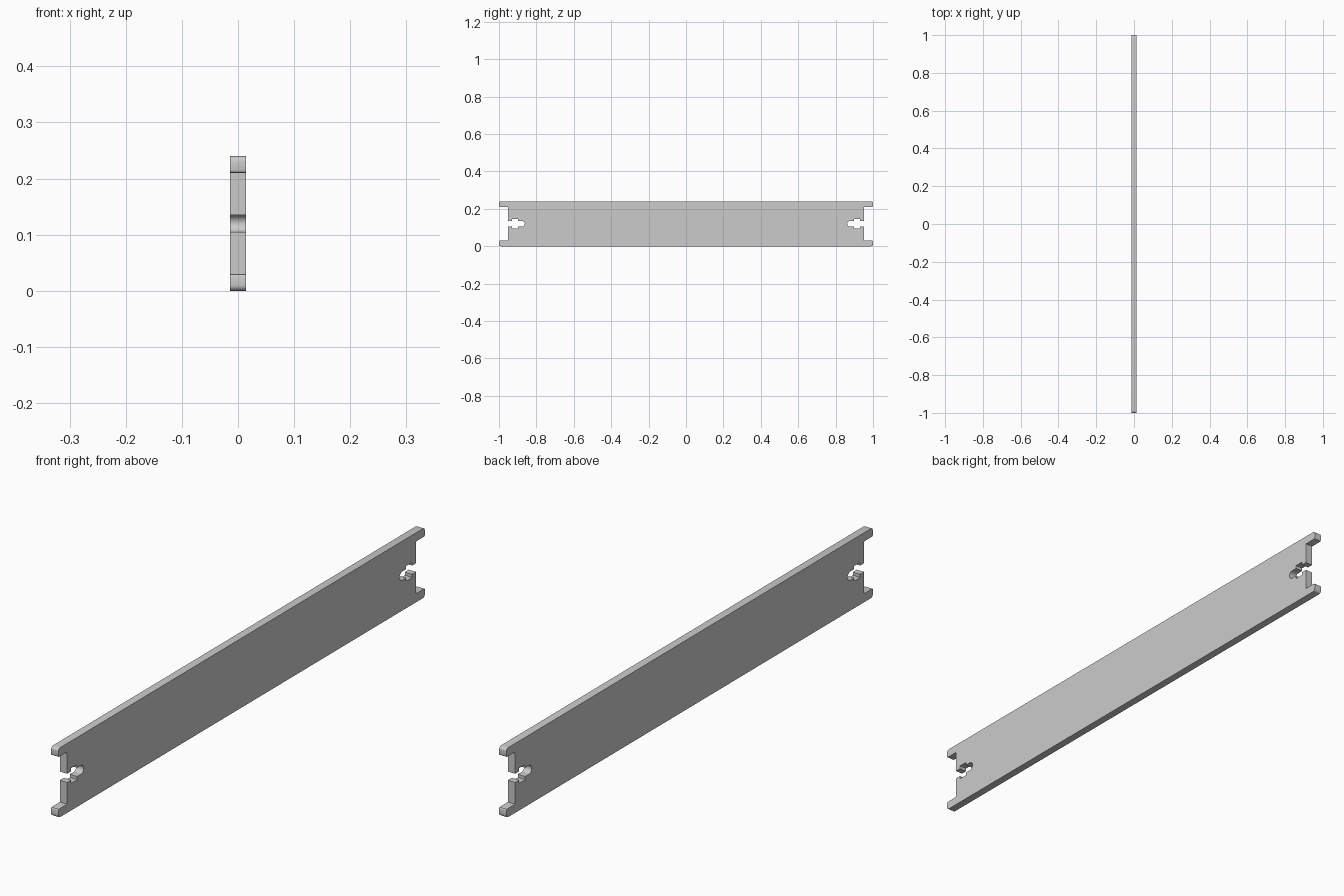
import bpy, bmesh
from math import sin, cos, pi

if "Cube" in bpy.data.objects:
    bpy.data.objects.remove(bpy.data.objects["Cube"])

THICK, HEIGHT = 0.028, 0.24
MID = HEIGHT / 2


def arc(cy, cz, r, a0, a1, n=5):
    """Points on an arc, angles in degrees."""
    return [(cy + r * cos((a0 + (a1 - a0) * i / n) * pi / 180),
             cz + r * sin((a0 + (a1 - a0) * i / n) * pi / 180)) for i in range(n + 1)]


# Lower half of the +y end: rounded tab, shoulder and cross-shaped slot
r = 0.01
lower = arc(1 - r, r, r, -90, 0)
lower += arc(1 - r / 2, 0.03 - r / 2, r / 2, 0, 90, 3)
lower += [(0.952, 0.03), (0.952, 0.105), (0.93, 0.105), (0.93, 0.094),
          (0.898, 0.094), (0.898, 0.105)]
lower += arc(0.877, MID, 0.015, 270, 180, 6)[:-1]

# Mirror about mid height, then to the -y end
right_end = lower + [(0.862, MID)] + [(y, HEIGHT - z) for y, z in reversed(lower)]
outline = right_end + [(-y, z) for y, z in reversed(right_end)]

# Extrude the outline into a board
bm = bmesh.new()
face = bm.faces.new([bm.verts.new((-THICK / 2, y, z)) for y, z in outline])
res = bmesh.ops.extrude_face_region(bm, geom=[face])
bmesh.ops.translate(bm, vec=(THICK, 0, 0),
                    verts=[v for v in res["geom"] if isinstance(v, bmesh.types.BMVert)])
bmesh.ops.recalc_face_normals(bm, faces=bm.faces)
mesh = bpy.data.meshes.new("shelf_board")
bm.to_mesh(mesh)
bm.free()
board = bpy.data.objects.new("shelf_board", mesh)
bpy.context.collection.objects.link(board)
bpy.context.view_layer.objects.active = board
board.select_set(True)
bpy.ops.object.shade_smooth_by_angle(angle=pi / 6)
